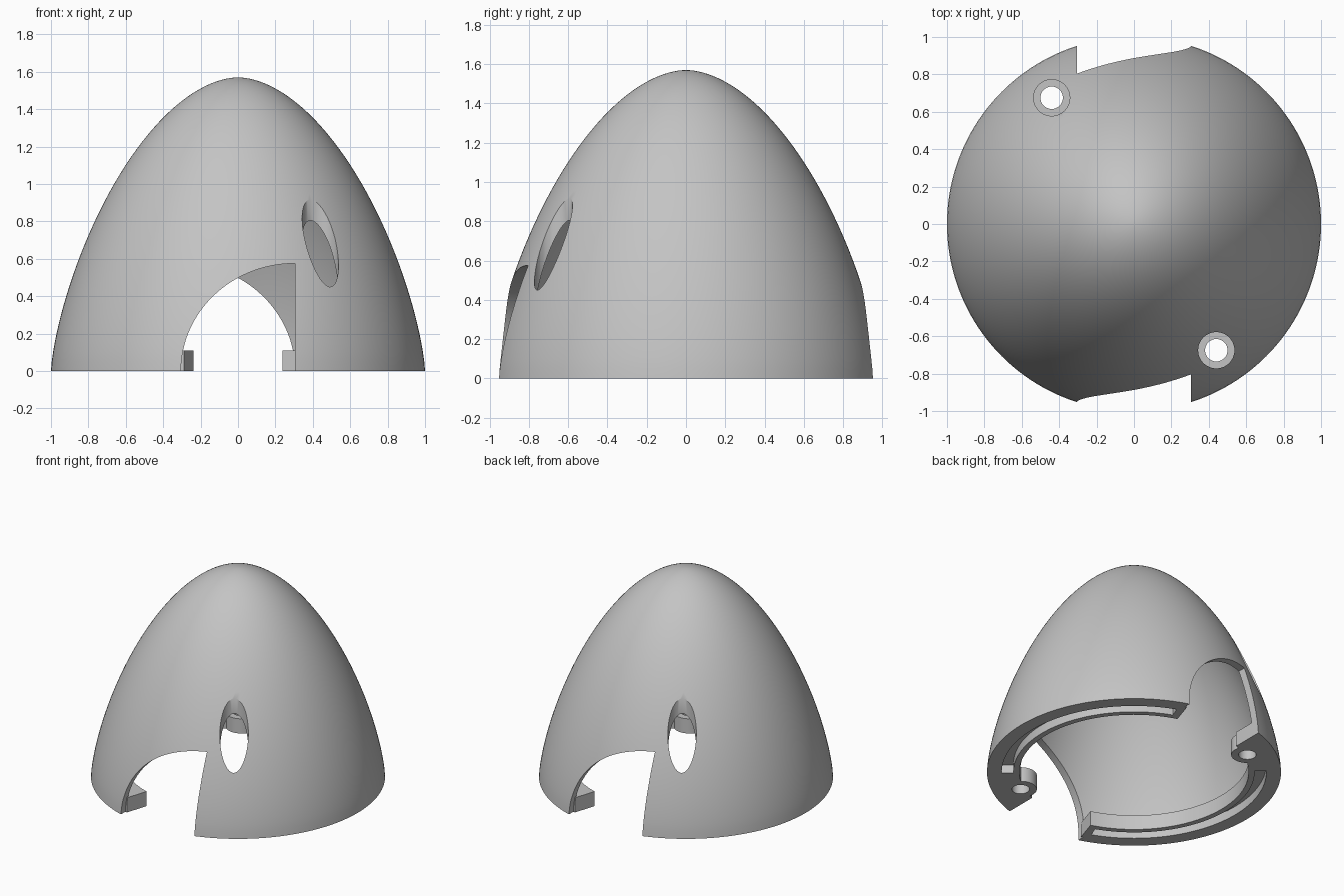
import bpy, bmesh, math
from mathutils import Matrix, Vector

if "Cube" in bpy.data.objects:
    bpy.data.objects.remove(bpy.data.objects["Cube"])

HEIGHT, WALL = 1.57, 0.055
RING_TOP = 0.11
CUT_X, CUT_H = 0.305, 0.575
SCREW = Vector((0.44, -0.675, 0))
END = math.asin(CUT_X)          # angle of the ring ends away from the y axis
HALF_TURN = Matrix.Rotation(math.pi, 4, 'Z')

grey = bpy.data.materials.new("plain grey")
grey.use_nodes = True
grey.diffuse_color = (0.55, 0.55, 0.55, 1)
grey.node_tree.nodes["Principled BSDF"].inputs["Base Color"].default_value = (0.55, 0.55, 0.55, 1)


def make(name, bm):
    bmesh.ops.remove_doubles(bm, verts=bm.verts, dist=1e-5)
    bmesh.ops.recalc_face_normals(bm, faces=bm.faces)
    mesh = bpy.data.meshes.new(name)
    bm.to_mesh(mesh)
    bm.free()
    mesh.materials.append(grey)
    obj = bpy.data.objects.new(name, mesh)
    bpy.context.collection.objects.link(obj)
    return obj


def lathe(name, profile, start=0.0, stop=math.tau, steps=160):
    """Revolve a closed (radius, z) loop; cap the ends of a partial turn."""
    bm = bmesh.new()
    rows = []
    for i in range(steps + 1):
        a = start + (stop - start) * i / steps
        rows.append([bm.verts.new((r * math.cos(a), r * math.sin(a), z)) for r, z in profile])
    n = len(profile)
    for p, q in zip(rows, rows[1:]):
        for j in range(n):
            k = (j + 1) % n
            bm.faces.new((p[j], q[j], q[k], p[k]))
    if stop - start < 6:
        bm.faces.new(rows[0])
        bm.faces.new(rows[-1])
    return make(name, bm)


def cylinder(name, radius, low, high):
    bm = bmesh.new()
    bmesh.ops.create_cone(bm, cap_ends=True, segments=48, radius1=radius, radius2=radius,
                          depth=high - low,
                          matrix=Matrix.Translation(SCREW + Vector((0, 0, (low + high) / 2))))
    return make(name, bm)


def blade_cutter():
    """Quarter-ellipse opening with one upright side, running front to middle."""
    steps = 40
    pts = [(CUT_X - 2 * CUT_X * math.sin(t), CUT_H * math.cos(t))
           for t in (math.pi / 2 * i / steps for i in range(steps + 1))]
    pts += [(-CUT_X, -0.1), (CUT_X, -0.1)]
    bm = bmesh.new()
    face = bm.faces.new([bm.verts.new((x, -1.2, z)) for x, z in pts])
    ext = bmesh.ops.extrude_face_region(bm, geom=[face])["geom"]
    bmesh.ops.translate(bm, vec=(0, 1.2, 0), verts=[v for v in ext if isinstance(v, bmesh.types.BMVert)])
    if not face.is_valid or face not in bm.faces[:]:
        bmesh.ops.holes_fill(bm, edges=bm.edges)
    return make("blade_cutter", bm)


def cut(obj, cutter):
    cutter.hide_render = True
    mod = obj.modifiers.new("cut", 'BOOLEAN')
    mod.operation, mod.solver, mod.object = 'DIFFERENCE', 'EXACT', cutter
    bpy.ops.object.select_all(action='DESELECT')
    bpy.context.view_layer.objects.active = obj
    obj.select_set(True)
    bpy.ops.object.modifier_apply(modifier=mod.name)


def finish(obj):
    bpy.ops.object.select_all(action='DESELECT')
    bpy.context.view_layer.objects.active = obj
    obj.select_set(True)
    bpy.ops.object.shade_smooth_by_angle(angle=math.radians(30))


def dome(radius, height, steps=48):
    """Rounded nose curve from the base up to the tip."""
    us = [math.sin(math.pi / 2 * i / steps) for i in range(steps + 1)]
    return [(radius * max(0.0, 1 - u ** 1.42) ** 0.55, height * u) for u in us]


# Cutters
blade = blade_cutter()
counterbore = cylinder("counterbore_cutter", 0.097, RING_TOP, 1.3)
screw_hole = cylinder("screw_hole_cutter", 0.06, -0.1, 0.3)
groove = lathe("groove_cutter", [(0.82, -0.05), (0.9, -0.05), (0.9, 0.065), (0.82, 0.065)],
               math.radians(-41), math.pi / 2 - END - 0.06, 64)

# Hollow nose shell with two blade openings and two screw wells
shell = lathe("nose_shell", dome(1.0, HEIGHT) + dome(1.0 - WALL, HEIGHT - WALL)[::-1])
for cutter in (blade, counterbore):
    cut(shell, cutter)
    cutter.data.transform(HALF_TURN)
    cut(shell, cutter)
    cutter.data.transform(HALF_TURN)
finish(shell)

# Grooved mounting ring half and its screw boss, repeated on the other side
ring = lathe("left_base_ring", [(0.78, 0), (0.95, 0), (0.945, RING_TOP), (0.78, RING_TOP)],
             -math.pi / 2, math.pi / 2 - END, 72)
boss = cylinder("left_screw_boss", 0.11, 0, RING_TOP)
for cutter in (blade, groove, screw_hole):
    cut(ring, cutter)
cut(boss, screw_hole)
for part in (ring, boss):
    finish(part)
    twin = part.copy()
    twin.data = part.data.copy()
    twin.name = part.name.replace("left", "right")
    twin.data.transform(HALF_TURN)
    bpy.context.collection.objects.link(twin)

for cutter in (blade, counterbore, screw_hole, groove):
    bpy.data.objects.remove(cutter)
